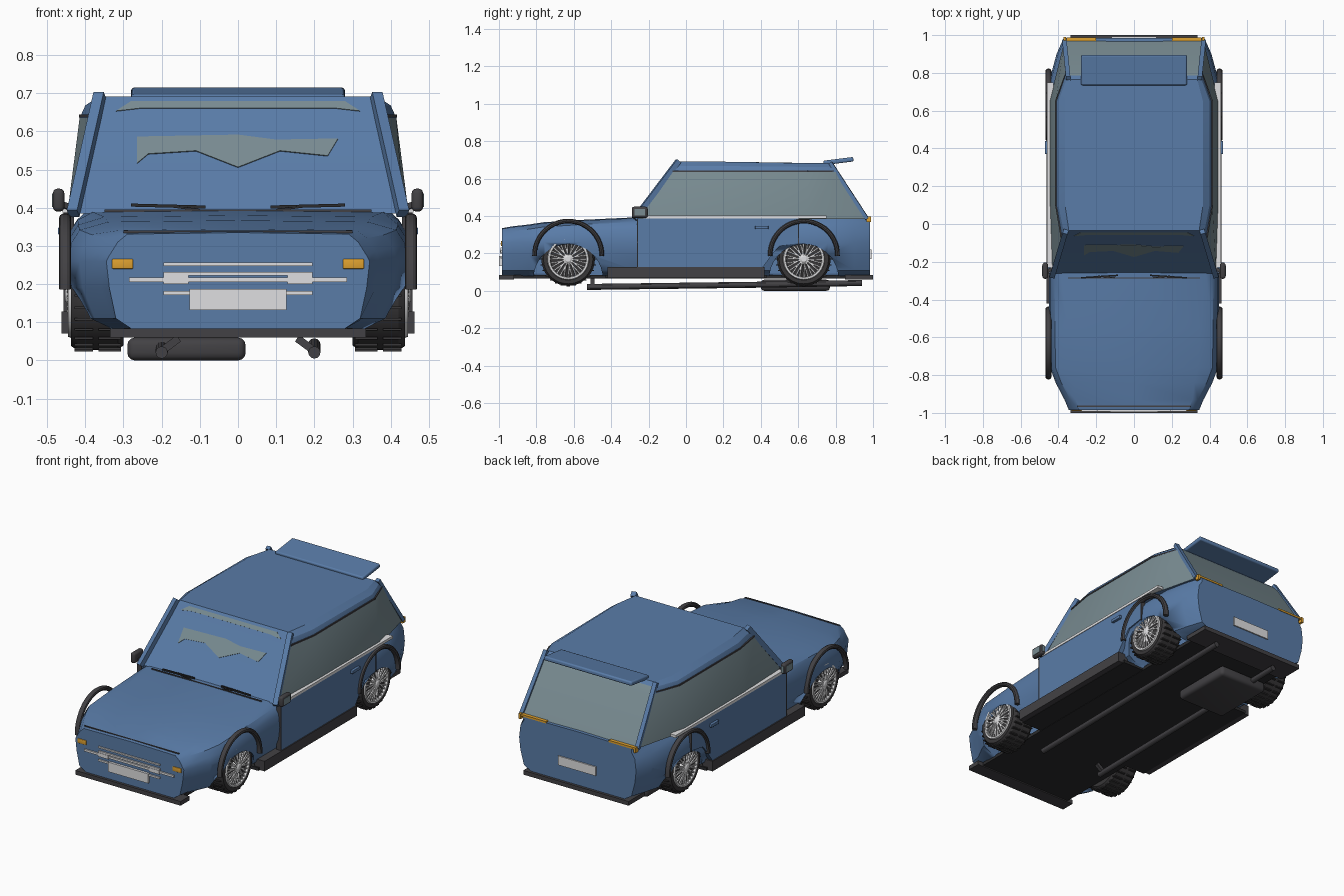
import bpy, bmesh, math
from mathutils import Matrix, Vector

if "Cube" in bpy.data.objects:
    bpy.data.objects.remove(bpy.data.objects["Cube"])


def material(name, r, g, b):
    m = bpy.data.materials.new(name)
    m.use_nodes = True
    m.diffuse_color = (r, g, b, 1)
    m.node_tree.nodes["Principled BSDF"].inputs["Base Color"].default_value = (r, g, b, 1)
    return m


BLUE = material("blue paint", .10, .20, .39)
GLASS = material("grey glass", .19, .26, .285)
CHROME = material("pale chrome", .74, .74, .75)
AMBER = material("amber lamp", .74, .36, .03)
TRIM = material("dark trim", .055, .053, .058)
RUBBER = material("tyre rubber", .04, .038, .04)
BLACK = material("black underside", .024, .024, .026)


def finish(name, bm, *mats, angle=30):
    bmesh.ops.recalc_face_normals(bm, faces=bm.faces)
    me = bpy.data.meshes.new(name)
    bm.to_mesh(me)
    bm.free()
    for m in mats:
        me.materials.append(m)
    me.shade_smooth()
    me.set_sharp_from_angle(angle=math.radians(angle))
    ob = bpy.data.objects.new(name, me)
    bpy.context.collection.objects.link(ob)
    return ob


def add_loft(bm, rings):
    """Skin closed rings of equal length and cap both ends."""
    vs = [[bm.verts.new(p) for p in ring] for ring in rings]
    n = len(vs[0])
    for a, b in zip(vs, vs[1:]):
        for i in range(n):
            j = (i + 1) % n
            bm.faces.new((a[i], a[j], b[j], b[i]))
    bm.faces.new(vs[0])
    bm.faces.new(vs[-1])


def loft(name, rings, *mats, angle=30):
    bm = bmesh.new()
    add_loft(bm, rings)
    return finish(name, bm, *mats, angle=angle)


def add_bar(bm, p, q, w, h):
    """Box running from p to q with section w by h."""
    p, q = Vector(p), Vector(q)
    d = q - p
    rot = d.to_track_quat('Y', 'Z').to_matrix().to_4x4()
    mat = Matrix.Translation((p + q) / 2) @ rot @ Matrix.Diagonal((w, d.length, h, 1))
    bmesh.ops.create_cube(bm, size=1, matrix=mat)


def bar(name, p, q, w, h, mat):
    bm = bmesh.new()
    add_bar(bm, p, q, w, h)
    return finish(name, bm, mat)


def box(name, x, y, z, mat, bevel=0):
    """Box given by its low and high limit on each axis."""
    bm = bmesh.new()
    c = [sum(r) / 2 for r in (x, y, z)]
    s = [abs(r[1] - r[0]) for r in (x, y, z)]
    bmesh.ops.create_cube(bm, size=1, matrix=Matrix.Translation(c) @ Matrix.Diagonal((*s, 1)))
    if bevel:
        bmesh.ops.bevel(bm, geom=bm.edges[:], offset=bevel, segments=3, profile=.5, affect='EDGES')
    return finish(name, bm, mat)


def circle(x, y, z, r, n=36):
    return [(x, y + r * math.cos(2 * math.pi * i / n), z + r * math.sin(2 * math.pi * i / n))
            for i in range(n)]


# Lower body: cross-sections along the length
def section(y, w, top, flat, tuck):
    half = [(w - .10 - tuck, .08), (w - .04 - tuck / 2, .11), (w - .008, .19), (w, .26),
            (w - .008, top - .06), (w - .03, top - .025), (flat, top - .004)]
    pts = half + [(0, top)] + [(-x, z) for x, z in reversed(half)]
    return [(x, y, z) for x, z in pts]


stations = [(-.985, .345, .335, .29, -.03), (-.93, .368, .345, .31, 0), (-.84, .415, .355, .32, 0),
            (-.76, .445, .367, .34, 0), (-.55, .449, .38, .35, 0), (-.27, .45, .393, .38, 0),
            (0, .452, .393, .40, 0), (.6, .452, .393, .40, 0), (.76, .448, .393, .40, 0),
            (.90, .41, .393, .37, 0), (.985, .372, .39, .345, -.02)]
body = loft("body", [section(*s) for s in stations], BLUE)

# Wheel openings
for y in (-.63, .63):
    for s in (1, -1):
        cutter = loft("arch_cutter", [circle(s * x, y, .065, .185) for x in (.28, .6)], BLUE)
        cutter.hide_render = True
        mod = body.modifiers.new("arch", 'BOOLEAN')
        mod.operation, mod.solver, mod.object = 'DIFFERENCE', 'EXACT', cutter
        bpy.context.view_layer.objects.active = body
        bpy.ops.object.modifier_apply(modifier=mod.name)
        bpy.data.objects.remove(cutter)


# Cabin: plan rings stacked upward, glass on sides and back
def plan(z, front, back, wf, wm, wr, drop=0):
    half = [(wf, front, z), (wm, .1, z), (wm, .65, z - drop), (wr, back, z - drop)]
    return half + [(-x, y, h) for x, y, h in reversed(half)]


cabin = loft("cabin", [plan(.385, -.263, .97, .435, .447, .368),
                       plan(.635, -.075, .81, .385, .415, .36),
                       plan(.668, -.052, .785, .37, .40, .35, .005),
                       plan(.692, -.034, .765, .345, .365, .335, .01)], BLUE, GLASS, angle=25)
for f in cabin.data.polygons:
    n, c = f.normal, f.center
    if abs(n.z) < .9 and c.z < .6 and n.y > -.5 or (n.y > .5 and c.z < .66):
        f.material_index = 1


# Exposed glass on the windscreen
def screen_plate(name, outline, mat):
    def ring(off):
        return [(x, -.263 + .752 * (z - .385) - off * .8, z + off * .6) for x, z in outline]
    return loft(name, [ring(-.003), ring(.003)], mat)


screen_plate("windscreen_glass", [(-.265, .585), (-.265, .515), (-.235, .54), (-.11, .548), (0, .505),
                                  (.11, .548), (.235, .535), (.262, .58), (.1, .577), (0, .59)], GLASS)
screen_plate("windscreen_top_glass", [(-.32, .652), (-.25, .66), (.25, .66), (.32, .652),
                                      (.28, .678), (-.28, .678)], GLASS)

# Bonnet shut lines, roof wing, bumpers and underside
bar("bonnet_rear_line", (-.35, -.285, .392), (.35, -.285, .392), .006, .006, TRIM)
bar("bonnet_front_line", (-.30, -.965, .337), (.30, -.965, .337), .006, .006, TRIM)
wing = bar("roof_wing", (0, .735, .684), (0, .895, .704), .56, .024, BLUE)
mod = wing.modifiers.new("round", 'BEVEL')
mod.width, mod.segments = .008, 3
box("front_bumper", (-.335, .335), (-1, -.92), (.06, .084), TRIM)
box("rear_bumper", (-.335, .335), (.85, 1), (.06, .084), TRIM)
box("floor_pan", (-.30, .30), (-.93, .86), (.066, .085), BLACK)
box("floor_middle", (-.43, .43), (-.43, .43), (.068, .085), BLACK)
box("silencer", (-.29, .02), (.40, .77), (0, .06), TRIM, .02)

# Nose: grille strips and number plates
for z, w, t in ((.252, .195, .008), (.227, .195, .010), (.211, .285, .012), (.177, .195, .010)):
    box("grille_strip", (-w, w), (-.993, -.98), (z - t / 2, z + t / 2), CHROME)
for s in (1, -1):
    box("grille_block", (s * .13, s * .195), (-.995, -.98), (.20, .222), CHROME)
box("front_plate", (-.127, .127), (-.999, -.98), (.132, .187), CHROME)
box("rear_plate", (-.12, .12), (.98, .992), (.17, .222), CHROME)

# Rear quarter follows the door and steps up over the back wheel
door_outline = [(-.258, .125), (.41, .125), (.465, .20), (.50, .24), (.60, .255), (.60, .388), (-.258, .388)]

# Paired parts
for s, side in ((1, "left"), (-1, "right")):
    box(side + "_headlamp", (s * .275, s * .33), (-.989, -.97), (.24, .266), AMBER, .003)
    box(side + "_tail_lamp", (s * .20, s * .358), (.968, .988), (.385, .396), AMBER)
    bar(side + "_tail_lamp_side", (s * .366, .965, .383), (s * .366, .990, .383), .014, .03, AMBER)
    bar(side + "_front_pillar", (s * .432, -.275, .385), (s * .362, -.04, .695), .028, .028, BLUE)
    bar(side + "_rear_pillar", (s * .368, .968, .385), (s * .348, .772, .685), .024, .02, BLUE)
    bar(side + "_roof_gutter", (s * .382, -.07, .64), (s * .41, .10, .64), .014, .008, TRIM)
    bar(side + "_roof_gutter_long", (s * .41, .10, .64), (s * .41, .65, .64), .014, .008, TRIM)
    bar(side + "_roof_gutter_back", (s * .41, .65, .64), (s * .358, .79, .64), .014, .008, TRIM)
    loft(side + "_door", [[(s * x, y, z) for y, z in door_outline] for x in (.43, .457)], BLUE)
    for y, low in ((-.26, .125), (.602, .25)):
        box(side + "_door_gap", (s * .43, s * .4575), (y - .003, y + .003), (low, .388), TRIM)
    box(side + "_belt_strip", (s * .425, s * .46), (-.23, .75), (.387, .402), CHROME)
    box(side + "_door_handle", (s * .45, s * .472), (.37, .44), (.33, .348), BLUE, .003)
    box(side + "_sill", (s * .40, s * .463), (-.42, .42), (.07, .128), TRIM)
    box(side + "_mirror", (s * .455, s * .485), (-.29, -.205), (.39, .45), TRIM, .012)
    box(side + "_mirror_outer_glass", (s * .480, s * .487), (-.276, -.219), (.402, .438), GLASS)
    box(side + "_mirror_rear_glass", (s * .462, s * .479), (-.21, -.203), (.402, .438), GLASS)
    bar(side + "_mirror_arm", (s * .42, -.235, .395), (s * .465, -.25, .41), .02, .015, TRIM)
    bar(side + "_wiper", (s * .085, -.272, .402), (s * .28, -.285, .407), .008, .008, BLACK)
    bar(side + "_wiper_arm", (s * .10, -.285, .394), (s * .19, -.276, .406), .006, .006, BLACK)
    # Exhaust pipe, rising to the back
    loft(side + "_exhaust", [[(s * .2 + y - cy, cy, z) for _, y, z in circle(0, cy, h, .016, 12)]
                             for cy, h in ((-.53, .021), (.40, .033), (.94, .042))], TRIM)
    bar(side + "_exhaust_hanger", (s * .2, -.50, .025), (s * .155, -.50, .058), .02, .02, TRIM)

# Wheels and arch flares
for end, y in (("front", -.63), ("rear", .63)):
    for s, side in ((1, "left"), (-1, "right")):
        name = end + "_" + side
        zc = .170
        profile = [(.30, .09), (.30, .13), (.315, .143), (.42, .143), (.438, .132), (.438, .112), (.415, .108)]
        loft(name + "_tyre", [circle(s * x, y, zc, r) for x, r in profile], RUBBER)
        tread, spokes = bmesh.new(), bmesh.new()
        for i in range(28):
            a = 2 * math.pi * i / 28
            c, d = math.cos(a), math.sin(a)
            for x0, x1 in ((.307, .365), (.38, .428)):
                add_bar(tread, (s * x0, y + .143 * c, zc + .143 * d),
                        (s * x1, y + .143 * c, zc + .143 * d), .018, .006)
            b = a + (.22 if i % 2 else -.22)
            add_bar(spokes, (s * .445, y + .02 * math.cos(b), zc + .02 * math.sin(b)),
                    (s * .437, y + .10 * c, zc + .10 * d), .007, .007)
        finish(name + "_tread", tread, RUBBER)
        finish(name + "_spokes", spokes, CHROME)
        loft(name + "_hub", [circle(s * x, y, zc, r, 16) for x, r in ((.41, .026), (.445, .026), (.453, .014))], CHROME)
        rim = bmesh.new()
        add_loft(rim, [circle(s * x, y, zc, r) for x, r in ((.432, .094), (.445, .098), (.445, .108), (.432, .113))])
        bmesh.ops.delete(rim, geom=[f for f in rim.faces if len(f.verts) > 4], context='FACES')
        finish(name + "_rim", rim, CHROME)
        # Half-round flare over the opening
        arc = []
        for i in range(25):
            a = math.radians(-2 + 184 * i / 24)
            c, d = math.cos(a), math.sin(a)
            arc.append([(s * (.453 + .016 * math.cos(t)), y + (.18 + .013 * math.sin(t)) * c,
                         .193 + (.18 + .013 * math.sin(t)) * d)
                        for t in (2 * math.pi * k / 10 for k in range(10))])
        loft(name + "_flare", arc, TRIM)
